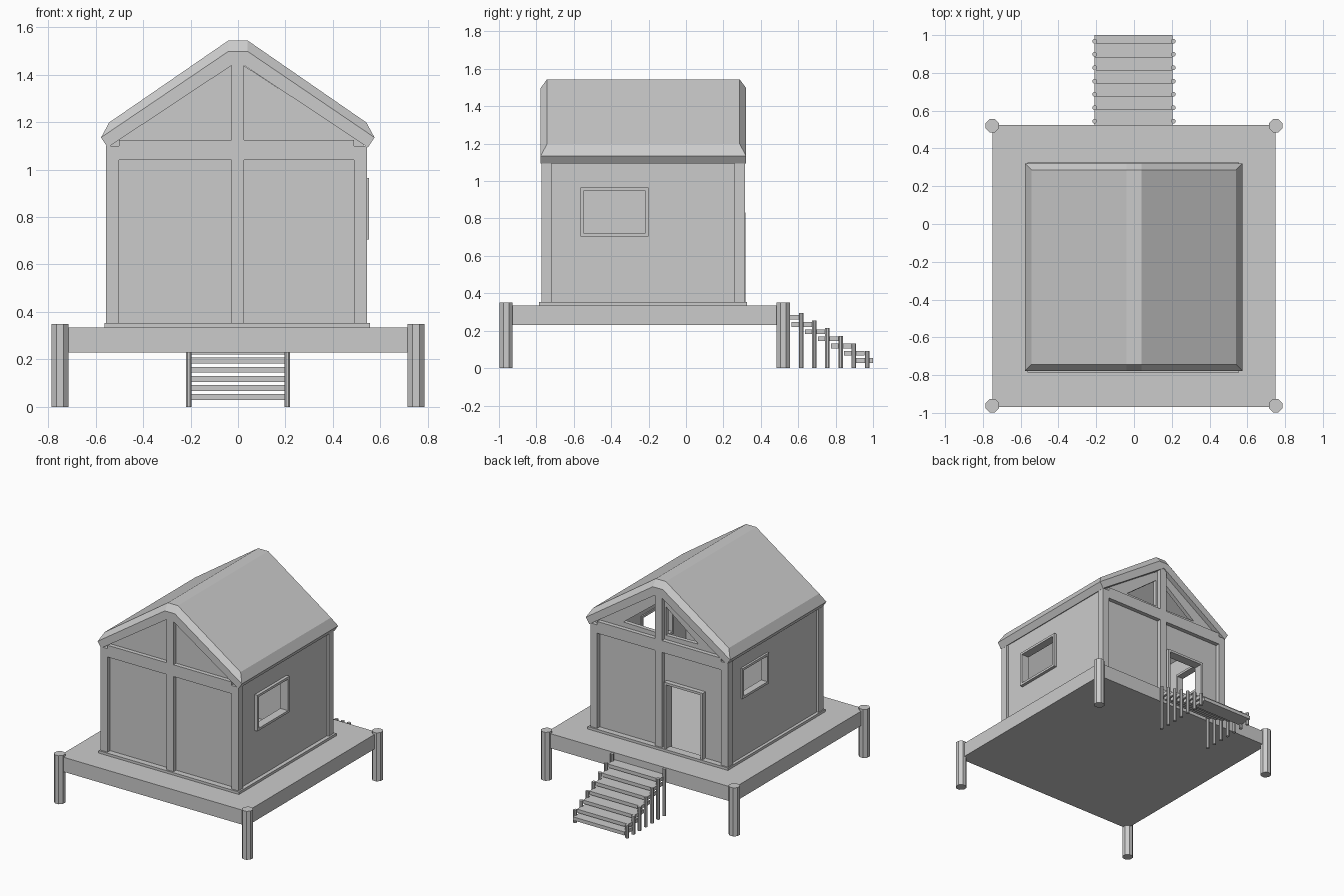
import bpy, bmesh, math

if "Cube" in bpy.data.objects:
    bpy.data.objects.remove(bpy.data.objects["Cube"])

CX = -0.006                       # house centre in x
Y0, Y1 = -0.773, 0.315            # outer front and back of the house frame


def finish(name, bm):
    bmesh.ops.recalc_face_normals(bm, faces=bm.faces)
    me = bpy.data.meshes.new(name)
    bm.to_mesh(me)
    bm.free()
    ob = bpy.data.objects.new(name, me)
    bpy.context.collection.objects.link(ob)
    return ob


def add_box(bm, x0, x1, y0, y1, z0, z1):
    vs = bmesh.ops.create_cube(bm, size=1)["verts"]
    for v in vs:
        v.co.x = x1 if v.co.x > 0 else x0
        v.co.y = y1 if v.co.y > 0 else y0
        v.co.z = z1 if v.co.z > 0 else z0


def boxes(name, *dims):
    bm = bmesh.new()
    for d in dims:
        add_box(bm, *d)
    return finish(name, bm)


def prism(name, profile, y0, y1):
    """Extrude an (x, z) profile along y."""
    bm = bmesh.new()
    f = bm.faces.new([bm.verts.new((x, y0, z)) for x, z in profile])
    new = bmesh.ops.extrude_face_region(bm, geom=[f])["geom"]
    bmesh.ops.translate(bm, vec=(0, y1 - y0, 0),
                        verts=[g for g in new if isinstance(g, bmesh.types.BMVert)])
    return finish(name, bm)


def post(name, x, y, r, h):
    bm = bmesh.new()
    bmesh.ops.create_cone(bm, cap_ends=True, segments=8, radius1=r, radius2=r, depth=h)
    ob = finish(name, bm)
    ob.location = (x, y, h / 2)
    ob.rotation_euler.z = math.pi / 8
    return ob


def cut(target, cutter):
    cutter.hide_render = True
    mod = target.modifiers.new("cut", 'BOOLEAN')
    mod.operation = 'DIFFERENCE'
    mod.solver = 'EXACT'
    mod.object = cutter
    bpy.context.view_layer.objects.active = target
    bpy.ops.object.modifier_apply(modifier=mod.name)
    bpy.data.objects.remove(cutter)


# Deck on four posts
boxes("deck", (-0.75, 0.75, -0.97, 0.525, 0.23, 0.335))
for sx in (-1, 1):
    for y in (-0.962, 0.52):
        post("deck_post", sx * 0.75, y, 0.038, 0.35)

# Stairs at the back
for i in range(7):
    front = min(0.605 + 0.07 * i, 1.0)
    back = max(front - 0.11, 0.525)
    z = 0.272 - 0.0385 * i
    boxes("stair_tread", (-0.208, 0.203, back, front, z - 0.0125, z + 0.0125))
    for sx in (-1, 1):
        post("stair_post", sx * 0.208, 0.545 + 0.0705 * i, 0.013, 0.335 - 0.0405 * i)

# Hollow walls with gables
W, T = 0.535, 0.03
WY0, WY1 = Y0 + 0.03, Y1 - 0.03
walls = prism("walls", [(CX - W, 0.335), (CX + W, 0.335), (CX + W, 1.108),
                        (CX, 1.458), (CX - W, 1.108)], WY0, WY1)
cut(walls, boxes("room_cutter", (CX - W + T, CX + W - T, WY0 + T, WY1 - T, 0.3, 1.6)))

# Openings: two windows, door, two gable triangles
RWIN = (-0.565, -0.20, 0.705, 0.965)
LWIN = (-0.153, 0.147, 0.78, 1.0)
DOOR = (-0.355, -0.045, 0.335, 0.832)
F = 0.017
for side, (a, b, lo, hi) in ((1, RWIN), (-1, LWIN)):
    xs = sorted((side * 0.45, side * 0.65))
    cut(walls, boxes("window_cutter", (*xs, a + F, b - F, lo + F, hi - F)))
cut(walls, boxes("door_cutter", (DOOR[0] + F, DOOR[1] - F, 0.2, 0.4, 0.3, DOOR[3] - F)))
for s in (-1, 1):
    cut(walls, prism("gable_cutter", [(s * 0.04, 1.155), (s * 0.3, 1.16), (s * 0.04, 1.36)],
                     0.2, 0.4))

# Window frames and door frame
for name, (a, b, lo, hi), x0, x1 in (("right_window_frame", RWIN, 0.49, 0.551),
                                     ("left_window_frame", LWIN, -0.556, -0.505)):
    boxes(name, (x0, x1, a, a + F, lo, hi), (x0, x1, b - F, b, lo, hi),
          (x0, x1, a + F, b - F, lo, lo + F), (x0, x1, a + F, b - F, hi - F, hi))
a, b, lo, hi = DOOR
boxes("door_frame", (a, a + F, 0.25, 0.318, lo, hi), (b - F, b, 0.25, 0.318, lo, hi),
      (a + F, b - F, 0.25, 0.318, hi - F, hi))

# Timber frame: corner posts, centre posts, cross beams
H, P = 0.55, 0.055
for y0, y1 in ((Y0, Y0 + P), (Y1 - P, Y1)):
    for s in (-1, 1):
        xs = sorted((CX + s * H, CX + s * (H - P)))
        boxes("corner_post", (*xs, y0, y1, 0.335, 1.1))
    boxes("centre_post", (-0.028, 0.026, y0, y1, 0.335, 1.455))
    boxes("cross_beam", (CX - H + P, CX + H - P, y0, y1, 1.04, 1.125))

# Base trim
B = 0.06
bx0, bx1, by0, by1 = CX - 0.557, CX + 0.563, Y0 - 0.012, Y1 + 0.011
boxes("base_trim", (bx0, bx1, by0, by0 + B, 0.33, 0.353), (bx0, bx1, by1 - B, by1, 0.33, 0.353),
      (bx0, bx0 + B, by0 + B, by1 - B, 0.33, 0.353), (bx1 - B, bx1, by0 + B, by1 - B, 0.33, 0.353))

# Roof: bent slab with a wide bevel around the upper edge
bm = bmesh.new()
low = [(-0.577, 1.135), (-0.04, 1.498), (0.04, 1.498), (0.575, 1.135)]
top = [(-0.543, 1.198), (-0.04, 1.544), (0.04, 1.544), (0.541, 1.198)]
under = [(-0.549, 1.093), (-0.002, 1.455), (0.002, 1.455), (0.547, 1.093)]
ry0, ry1, bev = Y0 - 0.004, Y1 + 0.006, 0.034


def row(pts, y):
    return [bm.verts.new((x, y, z)) for x, z in pts]


rows = [row(under, ry0), row(low, ry0), row(top, ry0 + bev),
        row(top, ry1 - bev), row(low, ry1), row(under, ry1)]
for k in range(6):
    p, q = rows[k], rows[(k + 1) % 6]
    for i in range(3):
        bm.faces.new((p[i], p[i + 1], q[i + 1], q[i]))
for i in (0, 3):                  # eave edges
    u0, l0, t0, t1, l1, u1 = (r[i] for r in rows)
    bm.faces.new((t0, t1, l1, l0))
    bm.faces.new((l0, l1, u1, u0))
finish("roof", bm)
